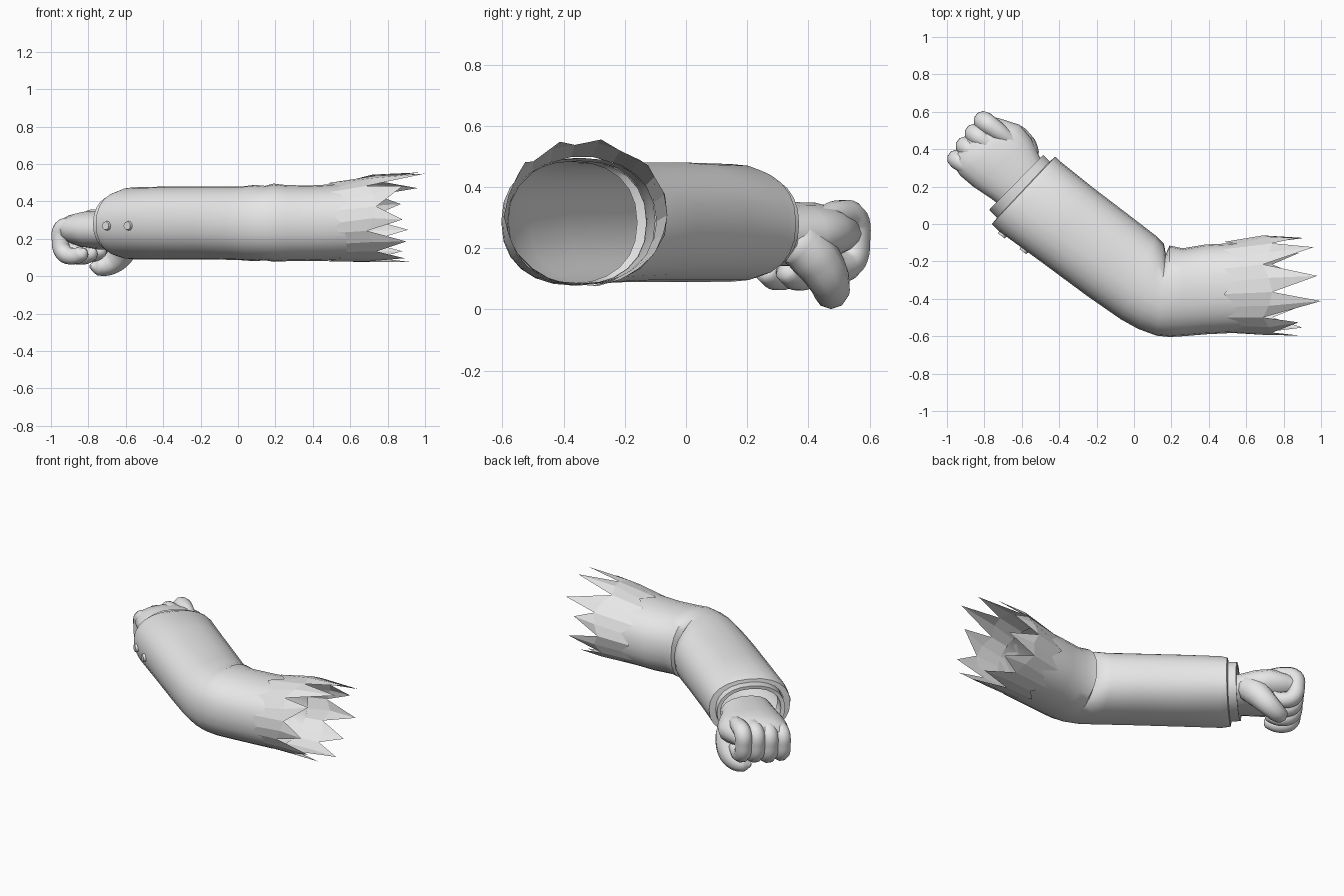
import bpy, bmesh
from math import sin, cos, pi, copysign
from mathutils import Vector

cube = bpy.data.objects.get("Cube")
if cube:
    bpy.data.objects.remove(cube, do_unlink=True)

grey = bpy.data.materials.new("plain_grey")
grey.use_nodes = True
grey.diffuse_color = (0.8, 0.8, 0.8, 1)
grey.node_tree.nodes["Principled BSDF"].inputs["Base Color"].default_value = (0.8, 0.8, 0.8, 1)


def finish(obj, angle=None):
    obj.data.materials.clear()
    obj.data.materials.append(grey)
    bpy.ops.object.select_all(action='DESELECT')
    obj.select_set(True)
    bpy.context.view_layer.objects.active = obj
    if angle:
        bpy.ops.object.shade_smooth_by_angle(angle=angle)
    return obj


def mesh_object(name, bm, angle=None):
    bmesh.ops.recalc_face_normals(bm, faces=bm.faces)
    mesh = bpy.data.meshes.new(name)
    bm.to_mesh(mesh)
    bm.free()
    obj = bpy.data.objects.new(name, mesh)
    bpy.context.collection.objects.link(obj)
    return finish(obj, angle)


def power(v, p):
    return copysign(abs(v) ** p, v)


def loft(name, rings, sides=24, p=0.9, cap=False, angle=0.7):
    """Skin upright oval rings, each given as outer x, y, inner x, y, low z, high z."""
    bm = bmesh.new()
    loops = []
    for ox, oy, ix, iy, lo, hi in rings:
        mid = Vector((ox + ix, oy + iy, lo + hi)) / 2
        across = Vector((ix - ox, iy - oy, 0)) / 2
        up = Vector((0, 0, (hi - lo) / 2))
        turns = [2 * pi * i / sides for i in range(sides)]
        loops.append([bm.verts.new(mid + across * power(cos(t), p) + up * power(sin(t), p))
                      for t in turns])
    for a, b in zip(loops, loops[1:]):
        for i in range(sides):
            j = (i + 1) % sides
            bm.faces.new((a[i], a[j], b[j], b[i]))
    if cap:
        bm.faces.new(loops[-1])
    return mesh_object(name, bm, angle)


def tube(name, points, radii):
    """Rounded digit following a smooth path."""
    curve = bpy.data.curves.new(name, 'CURVE')
    curve.dimensions = '3D'
    curve.bevel_depth = 1
    curve.bevel_resolution = 3
    curve.resolution_u = 5
    curve.use_fill_caps = True
    spline = curve.splines.new('BEZIER')
    spline.bezier_points.add(len(points) - 1)
    for bp, co, r in zip(spline.bezier_points, points, radii):
        bp.co, bp.radius = co, r
        bp.handle_left_type = bp.handle_right_type = 'AUTO'
    obj = bpy.data.objects.new(name, curve)
    bpy.context.collection.objects.link(obj)
    finish(obj)
    bpy.ops.object.convert(target='MESH')
    return finish(bpy.context.object, 0.9)


# Bent sleeve from the cuff edge, round the elbow fold, to the upper arm
loft("sleeve", [
    (-0.735, 0.03, -0.45, 0.335, 0.12, 0.44),
    (-0.76, 0.0, -0.42, 0.36, 0.1, 0.46),
    (-0.72, -0.04, -0.395, 0.335, 0.09, 0.475),
    (-0.5, -0.2, -0.22, 0.195, 0.09, 0.48),
    (-0.25, -0.385, -0.01, 0.035, 0.09, 0.48),
    (-0.07, -0.51, 0.12, -0.065, 0.085, 0.48),
    (0.02, -0.56, 0.16, -0.105, 0.08, 0.488),
    (0.12, -0.597, 0.17, -0.16, 0.085, 0.483),
    (0.19, -0.604, 0.19, -0.115, 0.077, 0.495),
    (0.26, -0.6, 0.26, -0.13, 0.08, 0.487),
    (0.38, -0.59, 0.38, -0.11, 0.08, 0.485),
    (0.58, -0.58, 0.58, -0.1, 0.085, 0.495)], p=0.88)

# Inner cuff band with a thin lip turning back towards the wrist
loft("inner_cuff", [
    (-0.70, 0.0, -0.415, 0.30, 0.12, 0.44),
    (-0.775, 0.075, -0.485, 0.37, 0.12, 0.44),
    (-0.755, 0.09, -0.5, 0.355, 0.14, 0.42),
    (-0.68, 0.02, -0.43, 0.29, 0.14, 0.42)])

# Torn hem: flared flat-sided spikes, each with a length and a sideways lean
tips = [(0.87, 0), (0.96, -0.3), (0.98, -0.1), (1.0, -0.2), (0.88, -0.3), (0.88, 0.1),
        (0.9, 0), (0.89, 0), (0.92, 0), (0.88, 0), (0.91, 0)]
n = len(tips)
bm = bmesh.new()


def hem_point(x, i, cy, cz, ry, rz):
    t = 2 * pi * i / n
    return bm.verts.new((x, cy + ry * cos(t), cz + rz * sin(t)))


base = [hem_point(0.48 + 0.07 * (k % 2), k / 2, -0.34, 0.288, 0.244, 0.212) for k in range(2 * n)]
valley = [hem_point(0.69 + 0.05 * (i % 2), i, -0.326, 0.308, 0.265, 0.232) for i in range(n)]
ridge = [hem_point(0.72, i + 0.5, -0.326, 0.31, 0.268, 0.236) for i in range(n)]
for i, (x, lean) in enumerate(tips):
    j = (i + 1) % n
    tip = hem_point(x, i + 0.5 + lean, -0.33, 0.317, 0.266, 0.243)
    a, b, c = base[2 * i], base[2 * i + 1], base[2 * j]
    for face in ((a, b, ridge[i], valley[i]), (b, c, valley[j], ridge[i]),
                 (valley[i], ridge[i], tip), (ridge[i], valley[j], tip)):
        bm.faces.new(face)
mesh_object("torn_hem", bm)

# Two low sleeve buttons
for k, (x, y) in enumerate([(-0.7, -0.052), (-0.585, -0.136)]):
    normal = Vector((-0.59, -0.81, 0))
    bm = bmesh.new()
    bmesh.ops.create_cone(bm, cap_ends=True, segments=12, radius1=0.028, radius2=0.022, depth=0.03)
    bm.transform(normal.to_track_quat('Z', 'Y').to_matrix().to_4x4())
    bmesh.ops.translate(bm, verts=bm.verts, vec=(x, y, 0.27))
    mesh_object(f"button_{k + 1}", bm, 0.6)

# Wrist and back of the hand, running on to the knuckles
loft("hand", [
    (-0.66, 0.06, -0.46, 0.30, 0.15, 0.34),
    (-0.77, 0.14, -0.505, 0.36, 0.145, 0.345),
    (-0.86, 0.2, -0.55, 0.46, 0.14, 0.352),
    (-0.93, 0.26, -0.61, 0.53, 0.15, 0.35),
    (-0.96, 0.305, -0.72, 0.565, 0.17, 0.335),
    (-0.965, 0.345, -0.79, 0.58, 0.19, 0.3)], sides=18, p=0.9, cap=True, angle=0.9)

# Four fingers curled down and back into the palm
forward = Vector((-0.81, 0.58, 0))
path = [(-0.17, -0.01), (-0.07, 0.0), (0.006, -0.015), (0.018, -0.08), (0.0, -0.145),
        (-0.06, -0.17), (-0.13, -0.15), (-0.15, -0.13)]
radii = [0.035, 0.05, 0.054, 0.052, 0.052, 0.05, 0.042, 0.01]
for k, name in enumerate(["little", "ring", "middle", "index"]):
    knuckle = Vector((-0.935, 0.337, 0.265)).lerp(Vector((-0.79, 0.54, 0.308)), k / 3)
    size = 1.0 if k else 0.93
    tube(name + "_finger", [knuckle + forward * f + Vector((0, 0, z * size)) for f, z in path],
         [r * size for r in radii])

# Thumb folded beneath the fist, with its broad base at the wrist
tube("thumb", [(-0.57, 0.31, 0.24), (-0.585, 0.365, 0.22), (-0.605, 0.42, 0.17),
               (-0.645, 0.465, 0.1), (-0.7, 0.475, 0.062), (-0.755, 0.465, 0.052),
               (-0.79, 0.45, 0.052)],
     [0.05, 0.08, 0.082, 0.07, 0.06, 0.048, 0.01])
